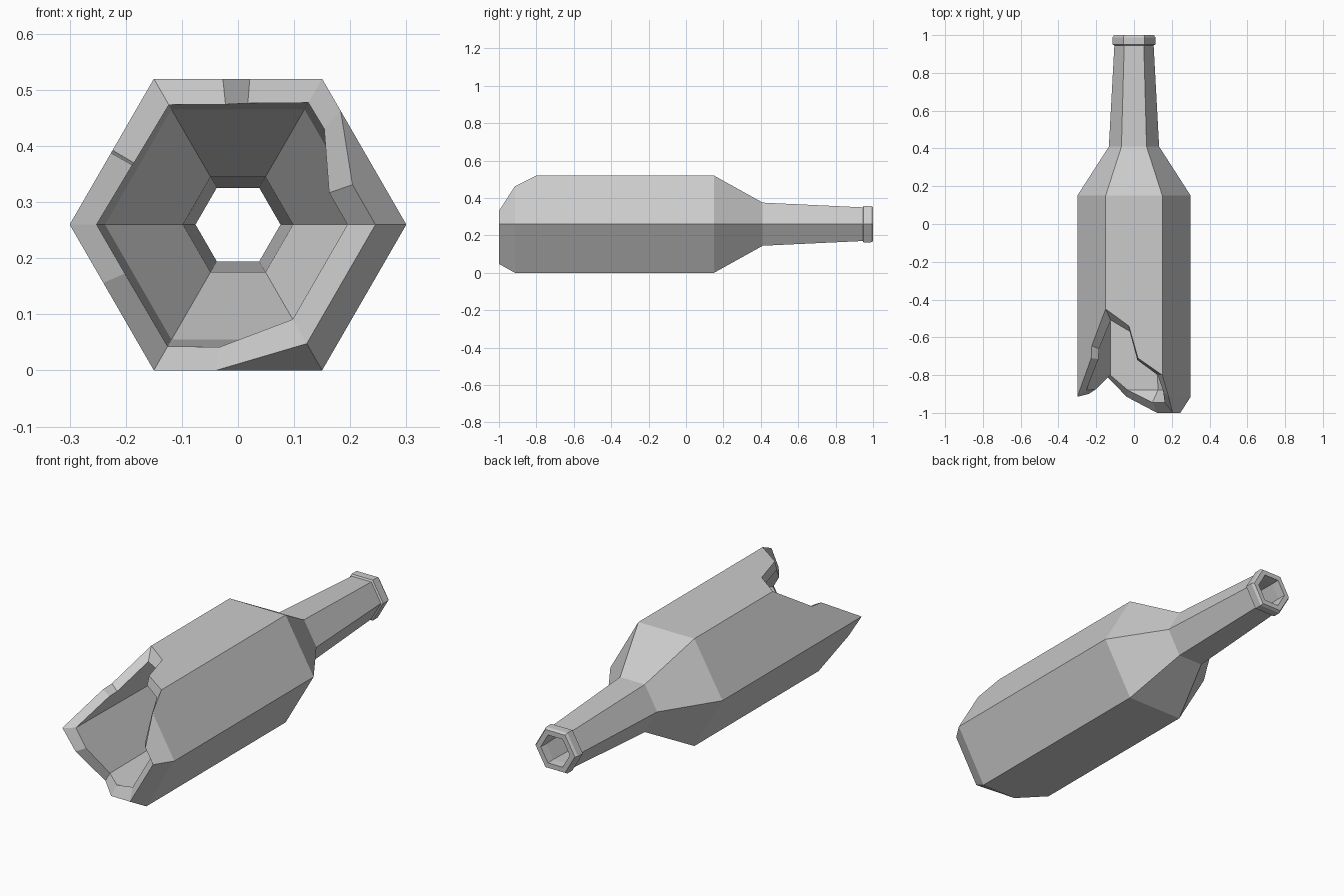
import bpy, bmesh, math

if "Cube" in bpy.data.objects:
    bpy.data.objects.remove(bpy.data.objects["Cube"])

ZC = 0.26
bm = bmesh.new()
cache = {}


def lerp(a, b, t):
    return a + (b - a) * t


def radius(profile, y):
    for (y0, r0), (y1, r1) in zip(profile, profile[1:]):
        if y <= y1:
            return lerp(r0, r1, (y - y0) / (y1 - y0))
    return profile[-1][1]


def vert(name, profile, s, y):
    """Vertex on a hexagonal shell: s counts corners around the axis."""
    key = (name, round(s % 6, 4), round(y, 4))
    if key not in cache:
        k, f, r = math.floor(s), s % 1, radius(profile, y)
        a, b = math.radians(60 * k), math.radians(60 * (k + 1))
        cache[key] = bm.verts.new((r * lerp(math.cos(a), math.cos(b), f), y,
                                   ZC + r * lerp(math.sin(a), math.sin(b), f)))
    return cache[key]


# Profiles (y, corner radius): base, base bevel, shoulder, neck, lip
outer = [(-1.0, .245), (-.915, .30), (.15, .30), (.41, .133),
         (.945, .104), (.95, .113), (.988, .113), (1.0, .105)]
inner = [(-.945, .195), (-.88, .252), (.13, .237), (.40, .098),
         (.96, .0757), (1.0, .078)]

# Broken rim: (position around, outer y, inner y)
rim = [(0, -1.0, -.945), (.335, -1.0, -.945), (.78, -.915, -.88),
       (1, -.80, -.80), (1.43, -.71, -.72), (1.59, -.54, -.57),
       (2, -.45, -.51), (2.49, -.645, -.66), (2.51, -.71, -.715),
       (3, -.915, -.88), (3.4, -.90, -.875), (4, -.80, -.80),
       (4.37, -.915, -.88), (5, -1.0, -.945), (6, -1.0, -.945)]


def build_shell(name, profile, col):
    bevel_y, body_y = profile[1][0], profile[2][0]

    def v(s, y):
        return vert(name, profile, s, y)

    for k in range(6):
        pts = [(p[0], p[col]) for p in rim if k <= p[0] <= k + 1]
        # Body panel with its jagged end
        edge = [(s, max(y, bevel_y)) for s, y in pts
                if y >= bevel_y or s in (k, k + 1)]
        bm.faces.new([v(k + 1, body_y), v(k, body_y)] + [v(*p) for p in edge])
        # Remaining piece of base bevel
        if any(y < bevel_y for s, y in pts):
            low = [p for p in pts if p[1] <= bevel_y]
            back = [(s, bevel_y) for s, y in reversed(pts)
                    if y < bevel_y and s in (k, k + 1)]
            bm.faces.new([v(*p) for p in low + back])
        # Shoulder, neck and lip
        for (y0, _), (y1, _) in zip(profile[2:], profile[3:]):
            bm.faces.new([v(k, y0), v(k + 1, y0), v(k + 1, y1), v(k, y1)])


build_shell("outer", outer, 1)
build_shell("inner", inner, 2)

# Fractured glass thickness along the rim
for a, b in zip(rim, rim[1:]):
    bm.faces.new([vert("outer", outer, a[0], a[1]), vert("outer", outer, b[0], b[1]),
                  vert("inner", inner, b[0], b[2]), vert("inner", inner, a[0], a[2])])
# Mouth ring
for k in range(6):
    bm.faces.new([vert("outer", outer, k, 1.0), vert("outer", outer, k + 1, 1.0),
                  vert("inner", inner, k + 1, 1.0), vert("inner", inner, k, 1.0)])

bmesh.ops.recalc_face_normals(bm, faces=bm.faces)
mesh = bpy.data.meshes.new("broken_bottle")
bm.to_mesh(mesh)
bm.free()
bottle = bpy.data.objects.new("broken_bottle", mesh)
bpy.context.collection.objects.link(bottle)
